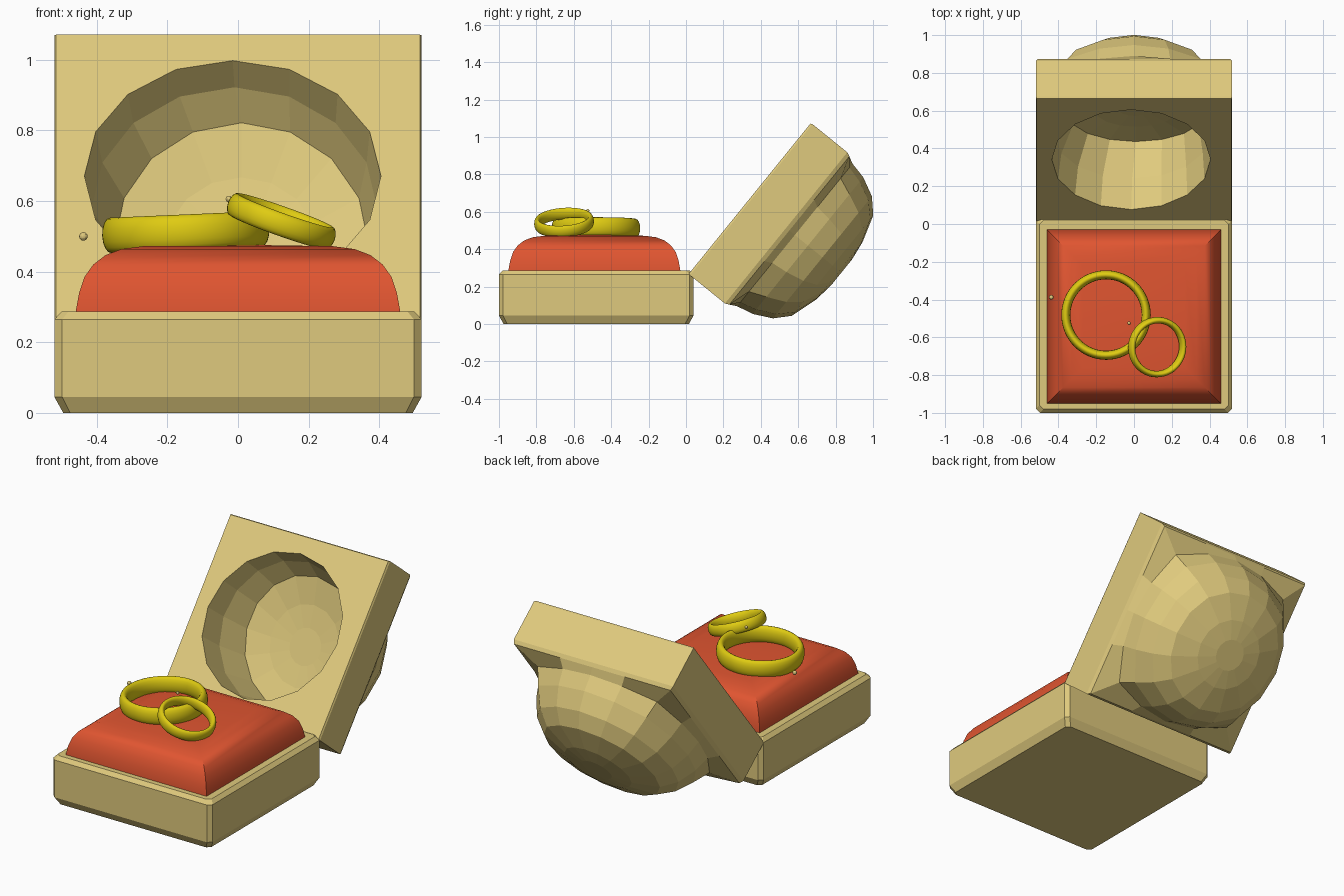
import bpy, bmesh, math
from mathutils import Matrix, Vector

if "Cube" in bpy.data.objects:
    bpy.data.objects.remove(bpy.data.objects["Cube"])


def material(name, rgb):
    m = bpy.data.materials.new(name)
    m.diffuse_color = (*rgb, 1)
    m.use_nodes = True
    m.node_tree.nodes["Principled BSDF"].inputs["Base Color"].default_value = m.diffuse_color
    return m


TAN = material("tan_box", (0.74, 0.59, 0.205))
RED = material("red_cushion", (0.74, 0.09, 0.03))
GOLD = material("yellow_gold", (0.74, 0.60, 0.006))


def finish(name, bm, mat, smooth=None):
    bmesh.ops.recalc_face_normals(bm, faces=bm.faces)
    me = bpy.data.meshes.new(name)
    bm.to_mesh(me)
    bm.free()
    me.materials.append(mat)
    ob = bpy.data.objects.new(name, me)
    bpy.context.collection.objects.link(ob)
    if smooth:
        bpy.ops.object.select_all(action='DESELECT')
        ob.select_set(True)
        bpy.context.view_layer.objects.active = ob
        bpy.ops.object.shade_smooth_by_angle(angle=math.radians(smooth))
    return ob


def loft(name, rings, mat, place, smooth=None):
    """Skin a stack of outlines; each ring is a list of (x, y, height) points."""
    bm = bmesh.new()
    loops = [[bm.verts.new(place(*p)) for p in ring] for ring in rings]
    n = len(loops[0])
    for a, b in zip(loops, loops[1:]):
        for i in range(n):
            j = (i + 1) % n
            bm.faces.new((a[i], a[j], b[j], b[i]))
    bm.faces.new(loops[0])
    bm.faces.new(loops[-1])
    return finish(name, bm, mat, smooth)


def square(h, z, c=0.0):
    """Square outline at height z, corners cut by c."""
    pts = []
    for sx, sy in ((1, 1), (-1, 1), (-1, -1), (1, -1)):
        if c:
            pair = [(sx * h, sy * (h - c), z), (sx * (h - c), sy * h, z)]
            pts += pair if sx * sy > 0 else pair[::-1]
        else:
            pts.append((sx * h, sy * h, z))
    return pts


def outline(r, w, squareness=0.0, shift=0.0, slope=0.0):
    """16-point ring between circle (0) and square (1), optionally moved in x and tilted."""
    pts = []
    for k in range(16):
        c, s = math.cos(math.pi * k / 8), math.sin(math.pi * k / 8)
        f = r * (1 - squareness + squareness / max(abs(c), abs(s)))
        pts.append((f * c + shift, f * s, w + slope * f * s))
    return pts


def on_base(x, y, h):
    return Vector((x, y - 0.48, h))


# Box base with chamfered edges
loft("box_base", [square(0.495, 0.0, 0.02), square(0.52, 0.045, 0.022),
                  square(0.52, 0.265, 0.022), square(0.50, 0.287, 0.02)], TAN, on_base)

# Padded cushion with rounded shoulders
cushion_profile = ((0.46, 0.25), (0.46, 0.285), (0.45, 0.34), (0.435, 0.385), (0.41, 0.42),
                   (0.375, 0.447), (0.33, 0.464), (0.27, 0.472), (0.02, 0.476))
loft("cushion", [square(h, z) for h, z in cushion_profile], RED,
     lambda x, y, h: on_base(x, y - 0.01, h), 30)

# Open lid: hollow with a slanted floor, slab around it, faceted dome behind
TILT = math.radians(51)


def on_lid(x, u, w):
    u += 0.51
    return Vector((x, 0.02 + u * math.cos(TILT) + w * math.sin(TILT),
                   0.275 + u * math.sin(TILT) - w * math.cos(TILT)))


hollow = [outline(0.1, 0.35, 0, 0.01, -0.28), outline(0.22, 0.34, 0, 0.01, -0.28),
          outline(0.36, 0.31, 0, 0.01, -0.29), outline(0.405, 0.15, 0, -0.01, -0.12),
          outline(0.42, 0, 0, -0.015)]
slab = [outline(0.515, 0, 1), outline(0.52, 0.01, 1), outline(0.52, 0.25, 1), outline(0.51, 0.272, 1)]
dome = [outline(0.49, 0.31, 0.3), outline(0.47, 0.40, 0.15), outline(0.42, 0.50, 0.08),
        outline(0.345, 0.57, 0.05), outline(0.2, 0.615), outline(0.09, 0.63)]
loft("lid", hollow + slab + dome, TAN, on_lid)


# Ring bands with an oval cross-section
def band(name, centre, radius, thick, height, tilt_x, tilt_y, seg=64, sides=16):
    m = (Matrix.Translation(centre) @ Matrix.Rotation(math.radians(tilt_x), 4, 'X')
         @ Matrix.Rotation(math.radians(tilt_y), 4, 'Y'))
    bm = bmesh.new()
    loops = []
    for i in range(seg):
        a = 2 * math.pi * i / seg
        loop = []
        for k in range(sides):
            b = 2 * math.pi * k / sides
            r = radius - thick / 2 + thick / 2 * math.cos(b)
            loop.append(bm.verts.new(m @ Vector((r * math.cos(a), r * math.sin(a),
                                                 height / 2 * math.sin(b)))))
        loops.append(loop)
    for i in range(seg):
        p, q = loops[i], loops[(i + 1) % seg]
        for k in range(sides):
            j = (k + 1) % sides
            bm.faces.new((p[k], q[k], q[j], p[j]))
    finish(name, bm, GOLD, 60)


band("large_ring", (-0.148, -0.482, 0.512), 0.237, 0.048, 0.10, 0, -2.5)
band("small_ring", (0.123, -0.652, 0.543), 0.16, 0.034, 0.065, 4, 19.5)

# Tiny beads beside the rings
for i, (pos, r) in enumerate((((-0.438, -0.388, 0.50), 0.012), ((-0.026, -0.525, 0.606), 0.009))):
    bm = bmesh.new()
    bmesh.ops.create_uvsphere(bm, u_segments=12, v_segments=8, radius=r,
                              matrix=Matrix.Translation(pos))
    finish(f"bead_{i + 1}", bm, TAN)
